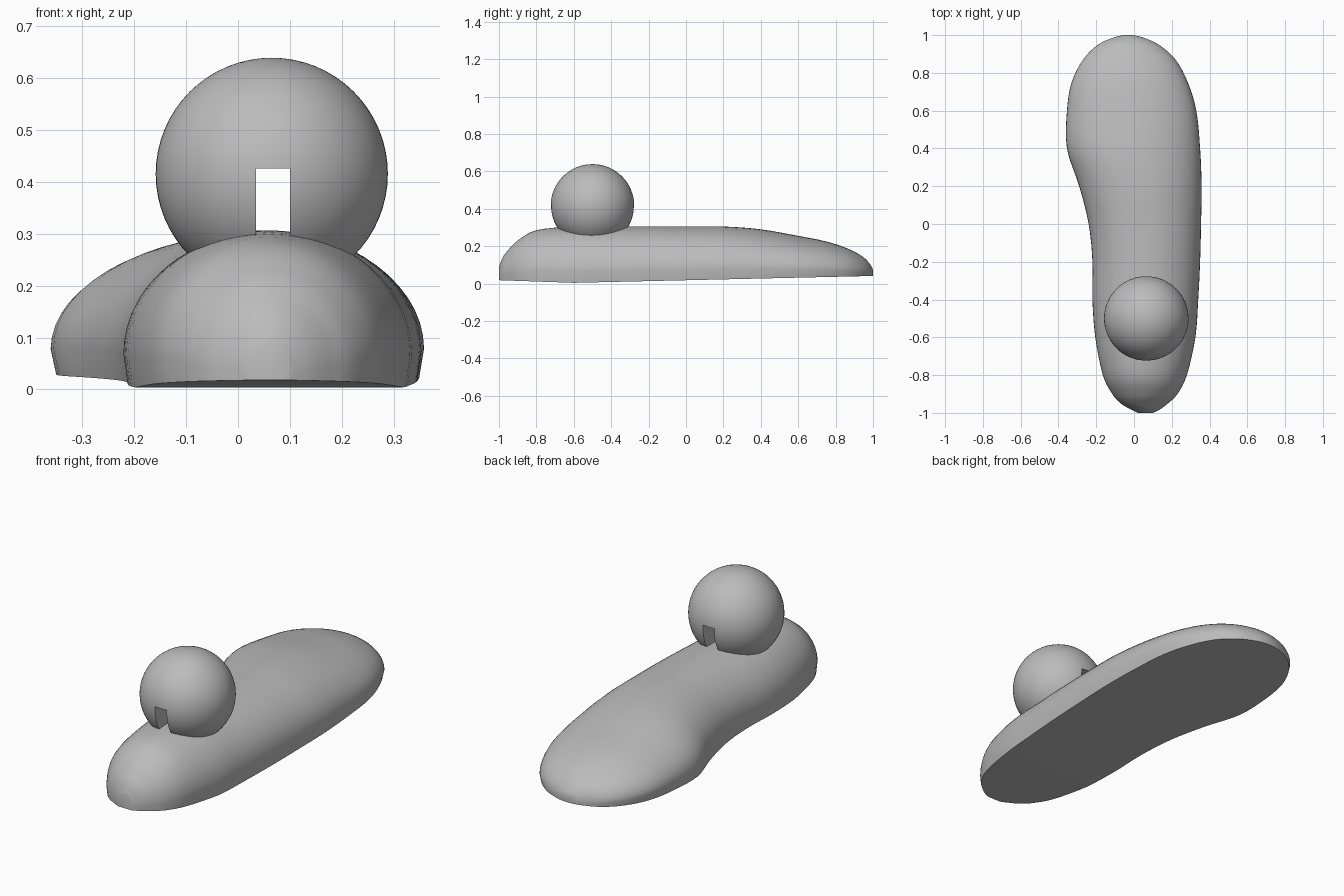
import bpy, bmesh, math
from mathutils import Vector

if "Cube" in bpy.data.objects:
    bpy.data.objects.remove(bpy.data.objects["Cube"], do_unlink=True)

grey = bpy.data.materials.new("plain grey")
grey.use_nodes = True
grey.diffuse_color = (0.5, 0.5, 0.5, 1)
grey.node_tree.nodes["Principled BSDF"].inputs["Base Color"].default_value = (0.5, 0.5, 0.5, 1)


def make_object(name, bm):
    bmesh.ops.recalc_face_normals(bm, faces=bm.faces)
    mesh = bpy.data.meshes.new(name)
    bm.to_mesh(mesh)
    bm.free()
    mesh.materials.append(grey)
    obj = bpy.data.objects.new(name, mesh)
    bpy.context.collection.objects.link(obj)
    return obj


def smooth(obj):
    bpy.ops.object.select_all(action="DESELECT")
    obj.select_set(True)
    bpy.context.view_layer.objects.active = obj
    bpy.ops.object.shade_smooth_by_angle(angle=math.radians(40))


def spline(points, steps):
    """Smooth curve through all the points, as a list of samples."""
    samples = []
    for i in range(len(points) - 1):
        a, b, c, d = (points[min(max(i + k, 0), len(points) - 1)] for k in (-1, 0, 1, 2))
        for s in range(steps):
            t = s / steps
            samples.append([q + t / 2 * (r - p + t * (2 * p - 5 * q + 4 * r - w
                            + t * (3 * (q - r) + w - p)))
                            for p, q, r, w in zip(a, b, c, d)])
    return samples + [list(points[-1])]


# Foot stations from heel to toe: y, right edge x, left edge x, top z
stations = [
    (-1, .02, .1, .09), (-.98, -.02, .14, .14), (-.95, -.07, .18, .18),
    (-.9, -.115, .23, .23), (-.8, -.165, .28, .285), (-.6, -.205, .325, .305),
    (-.4, -.22, .34, .305), (-.2, -.22, .35, .305), (0, -.24, .355, .305),
    (.2, -.29, .358, .305), (.4, -.355, .35, .29), (.6, -.355, .33, .255),
    (.75, -.33, .285, .225), (.87, -.27, .22, .185), (.95, -.19, .13, .14),
    (.99, -.1, .04, .095), (1, -.05, -.01, .07),
]


def sole_height(y):
    """Sole rises gently to the toe and a little at the heel tip."""
    return .004 + max(0, y + .6) * .023 + max(0, -y - .6) * .035


def foot_section(y, right, left, top):
    """Dome-shaped slice with a slightly tucked lower edge."""
    mid, half = (left + right) / 2, (left - right) / 2
    base = sole_height(y)
    waist = base + .2 * (top - base)
    arc = [math.pi * k / 28 for k in range(29)]
    ring = [(mid + half * math.cos(a), y, waist + (top - waist) * math.sin(a)) for a in arc]
    ring.append((mid - half * .97, y, base))
    ring += [(mid + half * f, y, base) for f in (-.5, 0, .5, .97)]
    return ring


# Foot-shaped base
bm = bmesh.new()
rings = [[bm.verts.new(p) for p in foot_section(*s)] for s in spline(stations, 4)]
for first, second in zip(rings, rings[1:]):
    for k in range(len(first)):
        n = (k + 1) % len(first)
        bm.faces.new((first[k], first[n], second[n], second[k]))
bm.faces.new(rings[0])
bm.faces.new(rings[-1])
smooth(make_object("foot_base", bm))

# Ball resting in the heel
centre = Vector((.065, -.5, .415))
bm = bmesh.new()
bmesh.ops.create_uvsphere(bm, u_segments=64, v_segments=32, radius=.2235)
bmesh.ops.translate(bm, verts=bm.verts, vec=centre)
ball = make_object("ball", bm)

# Slot cut through the lower ball from front to back
bm = bmesh.new()
bmesh.ops.create_cube(bm, size=1)
bmesh.ops.scale(bm, verts=bm.verts, vec=(.065, .6, .3))
bmesh.ops.translate(bm, verts=bm.verts, vec=(.0675, centre.y, .275))
cutter = make_object("slot_cutter", bm)
cutter.hide_render = True
cut = ball.modifiers.new("slot", "BOOLEAN")
cut.operation = "DIFFERENCE"
cut.solver = "EXACT"
cut.object = cutter
bpy.context.view_layer.objects.active = ball
bpy.ops.object.modifier_apply(modifier=cut.name)
bpy.data.objects.remove(cutter, do_unlink=True)
smooth(ball)
